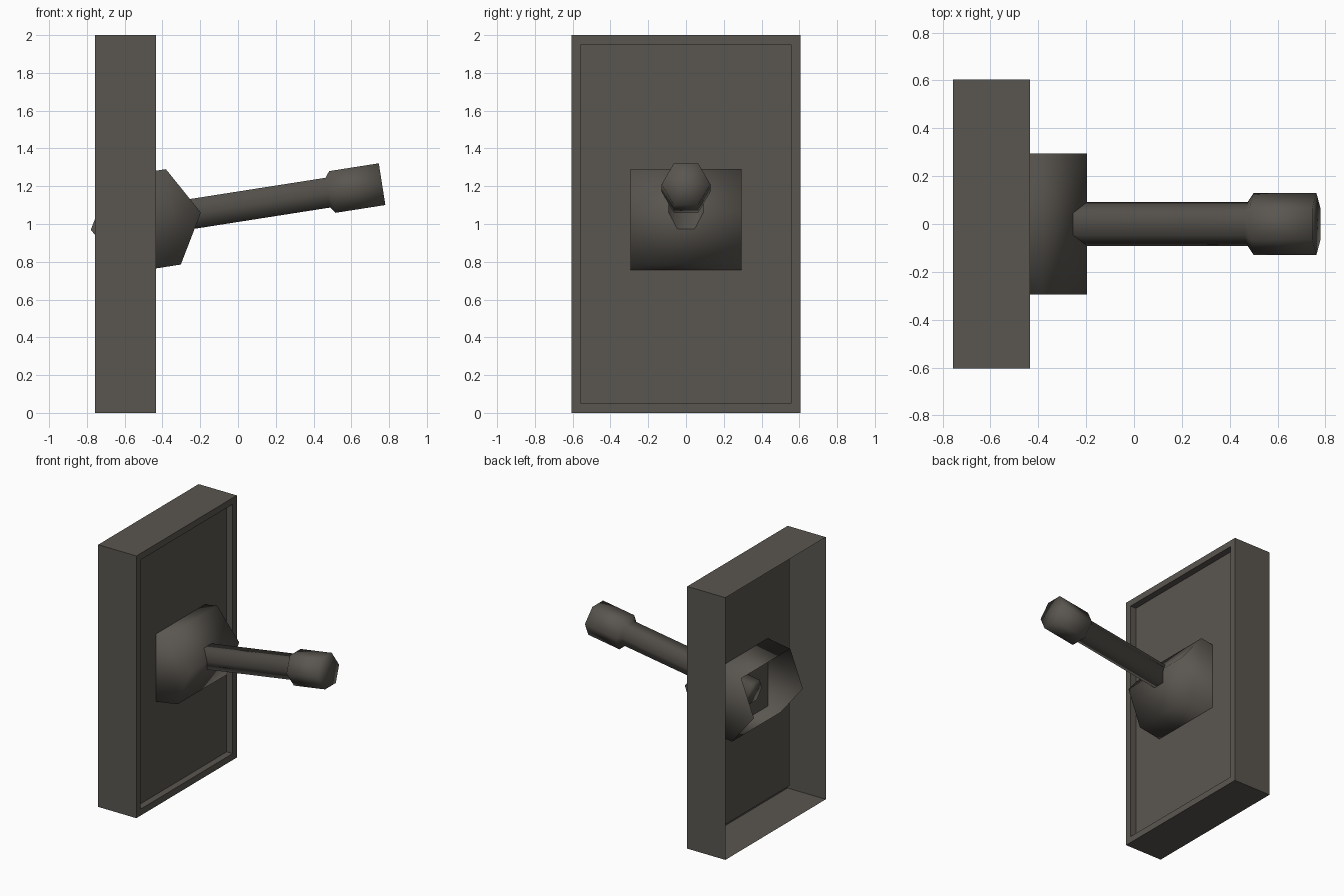
import bpy, bmesh, math
from mathutils import Vector

if "Cube" in bpy.data.objects:
    bpy.data.objects.remove(bpy.data.objects["Cube"])

TILT = math.radians(8.9)
PIVOT = Vector((-0.488, 0, 1.015))
AXIS = Vector((math.cos(TILT), 0, math.sin(TILT)))
UP = Vector((-math.sin(TILT), 0, math.cos(TILT)))
SIDE = Vector((0, 1, 0))

mat = bpy.data.materials.new("dark_warm_grey")
mat.diffuse_color = (0.102, 0.093, 0.08, 1)
mat.use_nodes = True
mat.node_tree.nodes["Principled BSDF"].inputs["Base Color"].default_value = mat.diffuse_color


def make(name, bm, smooth):
    me = bpy.data.meshes.new(name)
    for f in bm.faces:
        f.smooth = smooth
    bm.to_mesh(me)
    bm.free()
    me.materials.append(mat)
    ob = bpy.data.objects.new(name, me)
    bpy.context.collection.objects.link(ob)
    return ob


# wall plate: box with open back and a recessed front panel
bm = bmesh.new()
bmesh.ops.create_cube(bm, size=1)
for v in bm.verts:
    v.co = Vector((-0.595 + v.co.x * 0.322, v.co.y * 1.21, 1 + v.co.z * 2))
bm.normal_update()
back = [f for f in bm.faces if f.normal.x < -0.9]
bmesh.ops.delete(bm, geom=back, context='FACES')
front = [f for f in bm.faces if f.normal.x > 0.9]
bmesh.ops.inset_individual(bm, faces=front, thickness=0.07)
ext = bmesh.ops.extrude_discrete_faces(bm, faces=front)
verts = {v for f in ext['faces'] for v in f.verts}
bmesh.ops.translate(bm, verts=list(verts), vec=(-0.05, 0, 0))
make("wall_plate", bm, False)

# pivot barrel: tilted hexagonal drum across the plate, open at the rear
bm = bmesh.new()
rings = []
for y in (-0.295, 0.295):
    ring = []
    for k in range(6):
        a = math.radians(60 * k)
        ring.append(bm.verts.new(PIVOT + SIDE * y + (AXIS * math.cos(a) + UP * math.sin(a)) * 0.295))
    rings.append(ring)
    bm.faces.new(ring)
for k in (0, 1, 4, 5):
    j = (k + 1) % 6
    bm.faces.new((rings[0][k], rings[0][j], rings[1][j], rings[1][k]))
bmesh.ops.recalc_face_normals(bm, faces=bm.faces[:])
make("pivot_barrel", bm, True)

# toggle lever: hexagonal shaft with a thicker tip, (distance, radius) profile
bm = bmesh.new()
rings = []
for d, r in ((-0.09, 0.092), (0.975, 0.092), (1.0, 0.129), (1.266, 0.129)):
    ring = []
    for k in range(6):
        a = math.radians(60 * k)
        ring.append(bm.verts.new(PIVOT + AXIS * d + (SIDE * math.cos(a) + UP * math.sin(a)) * r))
    rings.append(ring)
for lo, hi in zip(rings, rings[1:]):
    for k in range(6):
        j = (k + 1) % 6
        bm.faces.new((lo[k], lo[j], hi[j], hi[k]))
bm.faces.new(rings[0][::-1])
tip = bm.verts.new(PIVOT + AXIS * 1.266)
for k in range(6):
    bm.faces.new((rings[-1][k], rings[-1][(k + 1) % 6], tip))
bmesh.ops.recalc_face_normals(bm, faces=bm.faces[:])
make("toggle_lever", bm, True)
